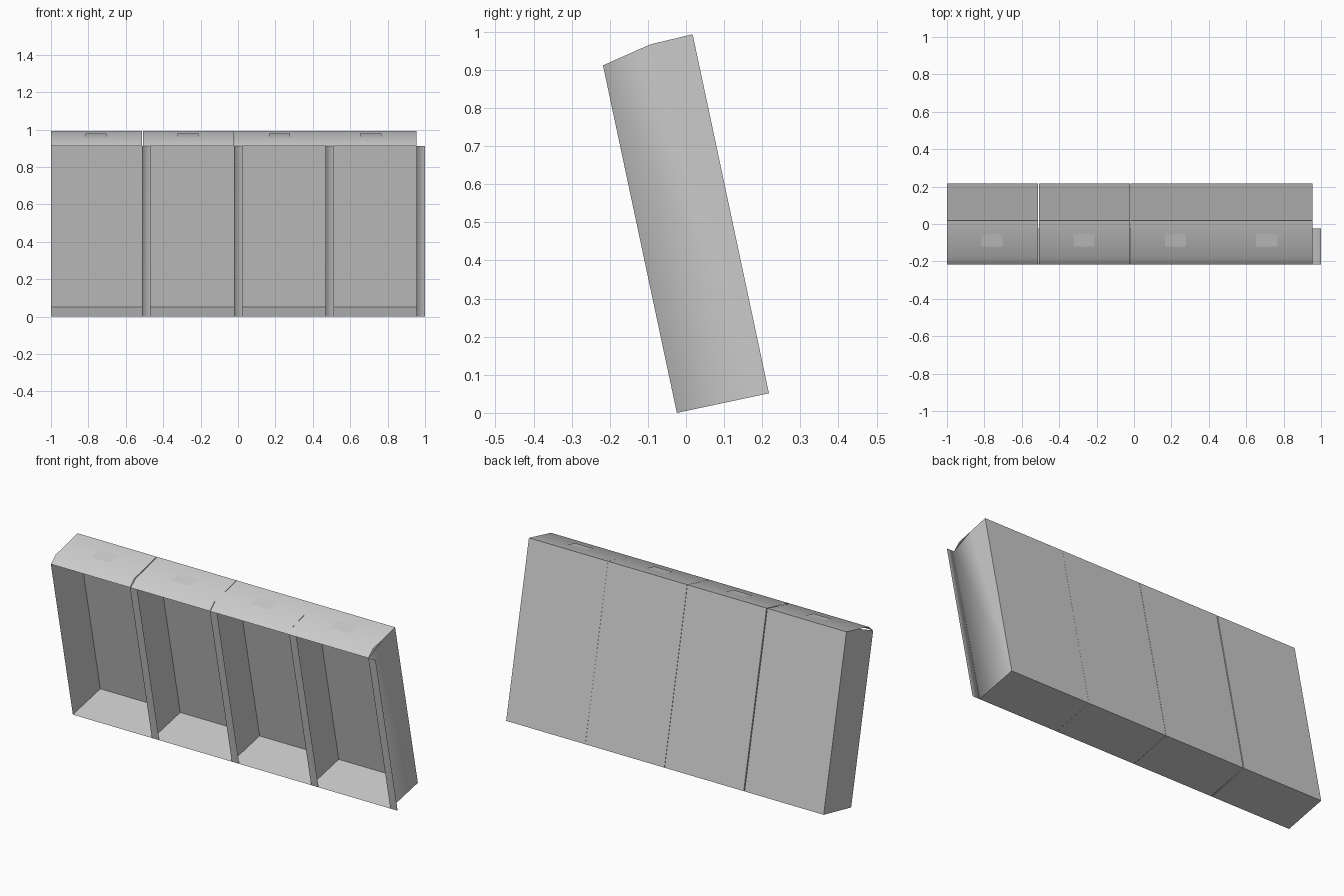
import bpy, math

if "Cube" in bpy.data.objects:
    bpy.data.objects.remove(bpy.data.objects["Cube"])

W, D, H = 0.487, 0.247, 0.963       # bay width, depth, back height
LIP = 0.932                         # height of front opening
FLANGE = 0.045
TILT = math.radians(12)
STARTS = [-1.0, -0.508, -0.0195, 0.468]


def sheet(name, verts, faces, x0, smooth=False):
    """Thin sheet part, tilted back and placed at the bay's left edge."""
    me = bpy.data.meshes.new(name)
    me.from_pydata(verts, [], faces)
    me.update()
    ob = bpy.data.objects.new(name, me)
    bpy.context.collection.objects.link(ob)
    ob.location = (x0, -0.024, 0)
    ob.rotation_euler = (TILT, 0, 0)
    for p in me.polygons:
        p.use_smooth = smooth
    return ob


# side outline: the top front corner is cut on the diagonal
side = [(0, 0), (D, 0), (D, H), (0.133, 0.960), (0, LIP)]
# top outline: short front bevel, then nearly flat to the back
top = [(0, LIP), (0.047, 0.958), (D, H)]


def top_height(y):
    (y1, z1), (y2, z2) = top[1], top[2]
    return z1 + (z2 - z1) * (y - y1) / (y2 - y1)


for i, x0 in enumerate(STARTS, 1):
    # left wall
    sheet(f"left_wall_{i}", [(0, y, z) for y, z in side],
          [(4, 3, 2, 1, 0)], x0)

    # floor and back panel
    sheet(f"floor_and_back_{i}",
          [(x, y, z) for y, z in [(0, 0), (D, 0), (D, H)] for x in (0, W)],
          [(0, 2, 3, 1), (2, 4, 5, 3)], x0)

    # right wall with front flange that overlaps the next bay
    sheet(f"right_wall_flange_{i}",
          [(W, y, z) for y, z in side] +
          [(W + FLANGE, 0, 0), (W + FLANGE, 0, LIP)],
          [(0, 1, 2, 3, 4), (0, 4, 6, 5)][:1] + [(0, 5, 6, 4)], x0, True)

    # top panel with bevelled front
    sheet(f"top_panel_{i}", [(x, y, z) for y, z in top for x in (0, W)],
          [(0, 1, 3, 2), (2, 3, 5, 4)], x0, True)

    # small plate on the top panel
    xa, xb, ya, yb = 0.184, 0.298, 0.106, 0.174
    sheet(f"top_plate_{i}",
          [(x, y, top_height(y) + 0.002)
           for x, y in [(xa, ya), (xb, ya), (xb, yb), (xa, yb)]],
          [(0, 1, 2, 3)], x0)
